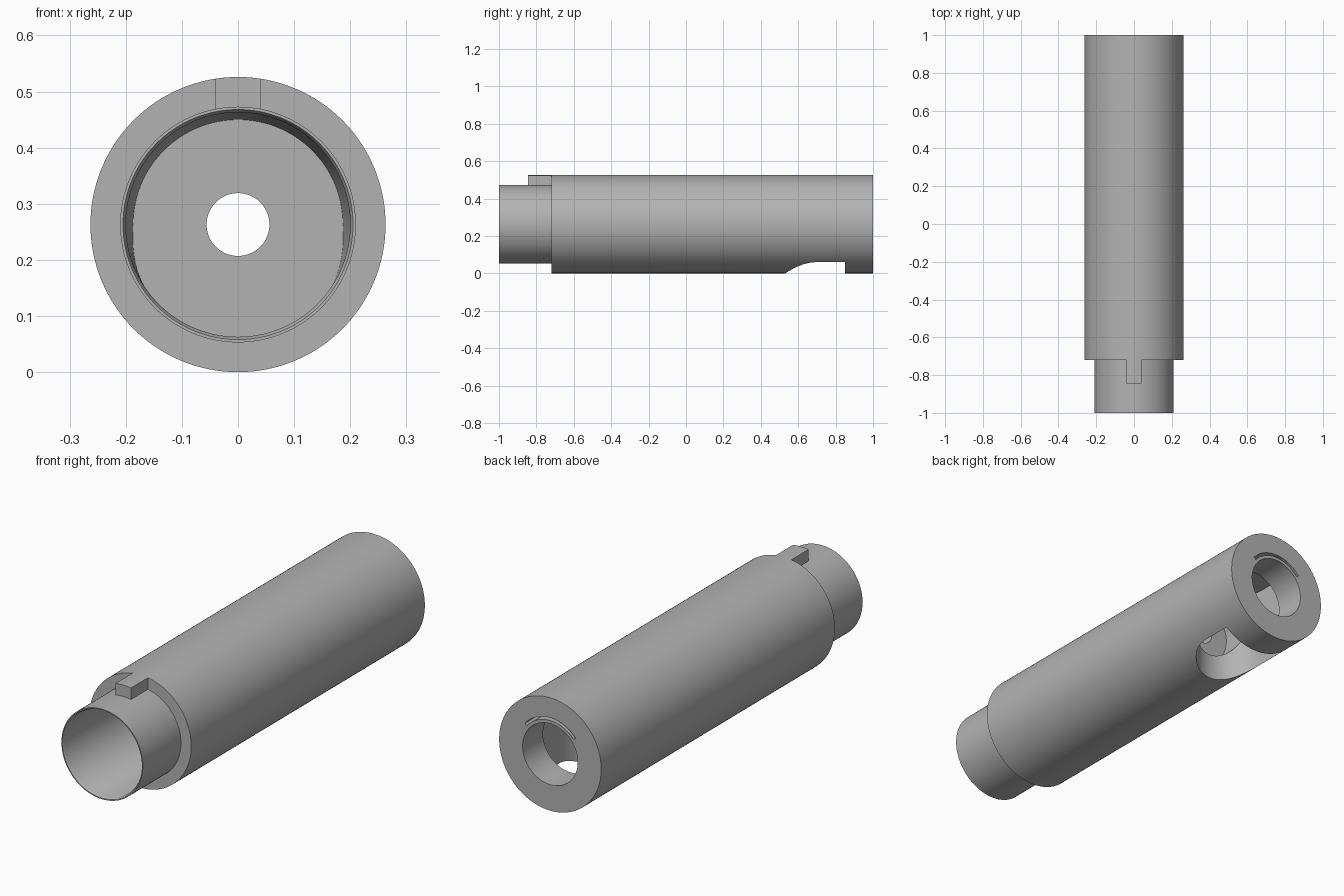
import bpy, bmesh
from math import sin, cos, pi, radians
from mathutils import Vector

cube = bpy.data.objects.get("Cube")
if cube:
    bpy.data.objects.remove(cube, do_unlink=True)

R = 0.263          # body radius, also the height of the axis
NECK = 0.21        # neck radius
SLOT = 0.167       # half width of the lower opening
SEGMENTS = 128

grey = bpy.data.materials.new("plain grey")
grey.use_nodes = True
colour = (0.45, 0.45, 0.45, 1)
grey.diffuse_color = colour
grey.node_tree.nodes["Principled BSDF"].inputs["Base Color"].default_value = colour


def finish(name, bm):
    bmesh.ops.recalc_face_normals(bm, faces=bm.faces)
    mesh = bpy.data.meshes.new(name)
    bm.to_mesh(mesh)
    bm.free()
    mesh.materials.append(grey)
    obj = bpy.data.objects.new(name, mesh)
    bpy.context.collection.objects.link(obj)
    return obj


def prism(name, points, direction):
    """Extrude a flat outline along a direction."""
    bm = bmesh.new()
    face = bm.faces.new([bm.verts.new(p) for p in points])
    result = bmesh.ops.extrude_face_region(bm, geom=[face], use_keep_orig=True)
    moved = [v for v in result["geom"] if isinstance(v, bmesh.types.BMVert)]
    bmesh.ops.translate(bm, verts=moved, vec=Vector(direction))
    return finish(name, bm)


def lathe(name, profile):
    """Turn a closed (radius, y) loop about the long axis; radius may depend on angle."""
    bm = bmesh.new()
    rings = []
    for radius, y in profile:
        ring = []
        for i in range(SEGMENTS):
            a = 2 * pi * i / SEGMENTS
            r = radius(a) if callable(radius) else radius
            ring.append(bm.verts.new((r * cos(a), y, R + r * sin(a))))
        rings.append(ring)
    for k, ring in enumerate(rings):
        after = rings[(k + 1) % len(rings)]
        for i in range(SEGMENTS):
            j = (i + 1) % SEGMENTS
            bm.faces.new((ring[i], ring[j], after[j], after[i]))
    return finish(name, bm)


def arc(radius, start, end, y, steps=24):
    angles = [radians(start + (end - start) * i / steps) for i in range(steps + 1)]
    return [(radius * cos(a), y, R + radius * sin(a)) for a in angles]


def cut(target, cutter):
    cutter.hide_render = True
    mod = target.modifiers.new("cut", "BOOLEAN")
    mod.operation = "DIFFERENCE"
    mod.solver = "EXACT"
    mod.object = cutter
    bpy.context.view_layer.objects.active = target
    bpy.ops.object.modifier_apply(modifier=mod.name)
    bpy.data.objects.remove(cutter, do_unlink=True)


def lining(a):
    """Front bore narrows at the top and sides but not underneath."""
    blend = min(1, max(0, (-sin(a) - 0.05) / 0.5))
    return 0.187 + 0.013 * blend


# Hollow body with the thin-walled neck, inner partition and rear bore
body = lathe("body", [
    (R, -0.72), (R, 1), (0.142, 1), (0.142, 0.48), (0.056, 0.48),
    (0.056, 0.42), (lining, 0.42), (0.2, 0.2), (0.2, -0.99), (0.205, -1),
    (NECK, -1), (NECK, -0.72)])

# Lower opening: straight at the rear, round at the front
outline = [(SLOT, 0.85, -0.1)]
for i in range(49):
    a = -pi * i / 48
    outline.append((SLOT * cos(a), 0.697 + SLOT * sin(a), -0.1))
outline.append((-SLOT, 0.85, -0.1))
cut(body, prism("opening_cutter", outline, (0, 0, R + 0.28)))

# Thin curved slit above the rear bore
slit = arc(0.17, 40, 140, 0.8) + arc(0.157, 140, 40, 0.8)
cut(body, prism("slit_cutter", slit, (0, 0.25, 0)))

# Locating key on top of the neck
half = 0.04
spread = 8.75
key_shape = [(-half, -0.845, R + 0.204), (half, -0.845, R + 0.204)]
key_shape += arc(R, 90 - spread, 90 + spread, -0.845, 8)
key = prism("locating_key", key_shape, (0, 0.125, 0))

# Smooth the round walls and keep the edges crisp
bpy.context.view_layer.update()
bpy.ops.object.select_all(action="DESELECT")
for obj in (body, key):
    obj.select_set(True)
bpy.context.view_layer.objects.active = body
bpy.ops.object.shade_smooth_by_angle(angle=radians(30))
